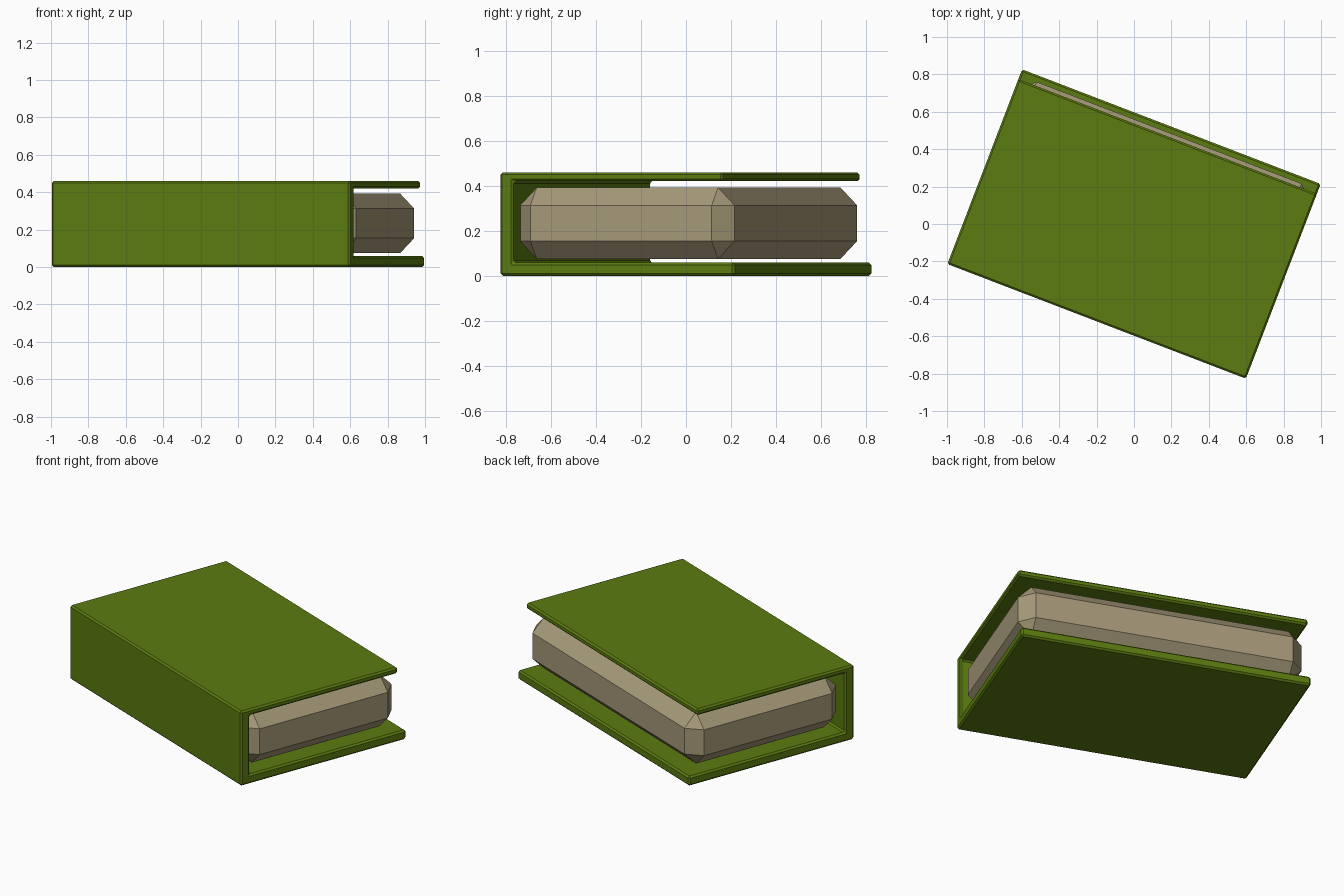
import bpy, bmesh, math

if "Cube" in bpy.data.objects:
    bpy.data.objects.remove(bpy.data.objects["Cube"])

TURN = math.radians(-21)


def material(name, rgb):
    m = bpy.data.materials.new(name)
    m.diffuse_color = (*rgb, 1)
    m.use_nodes = True
    m.node_tree.nodes["Principled BSDF"].inputs["Base Color"].default_value = m.diffuse_color
    return m


def prism(name, profile, x0, x1, bevel, mat):
    """Extrude a (y, z) profile along x, chamfer its edges, turn it about z."""
    bm = bmesh.new()
    face = bm.faces.new([bm.verts.new((x0, y, z)) for y, z in profile])
    ext = bmesh.ops.extrude_face_region(bm, geom=[face])
    for v in ext["geom"]:
        if isinstance(v, bmesh.types.BMVert):
            v.co.x = x1
    bmesh.ops.recalc_face_normals(bm, faces=bm.faces[:])
    bmesh.ops.bevel(bm, geom=bm.edges[:], offset=bevel, segments=1,
                    profile=0.5, affect='EDGES')
    me = bpy.data.meshes.new(name)
    bm.to_mesh(me)
    bm.free()
    ob = bpy.data.objects.new(name, me)
    ob.rotation_euler.z = TURN
    me.materials.append(mat)
    bpy.context.collection.objects.link(ob)
    return ob


green = material("cover_green", (0.105, 0.2, 0.005))
tan = material("page_tan", (0.38, 0.32, 0.19))

# cover: one C-shaped section, spine at the front, upper board a bit shorter
L, W = 0.855, 0.5575
prism("book_cover", [(-W, 0), (W, 0), (W, 0.058), (-W + 0.062, 0.058),
                     (-W + 0.062, 0.42), (W - 0.056, 0.42),
                     (W - 0.056, 0.459), (-W, 0.459)], -L, L, 0.01, green)

# page block: box with wide chamfers
prism("pages", [(-0.498, 0.075), (0.523, 0.075), (0.523, 0.392), (-0.498, 0.392)],
      -0.838, 0.838, 0.079, tan)
